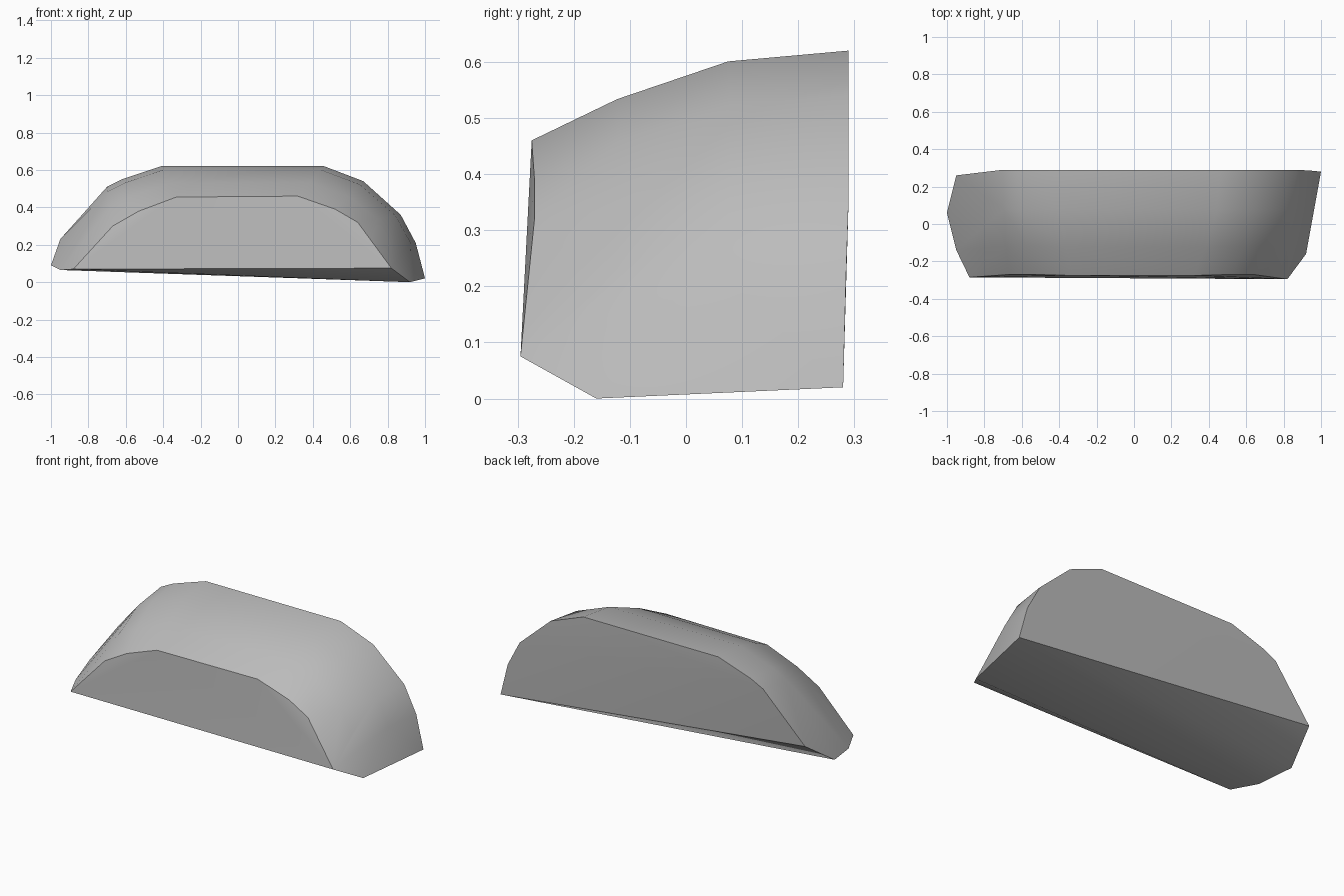
import bpy, bmesh, math
from mathutils import Vector

cube = bpy.data.objects.get("Cube")
if cube:
    bpy.data.objects.remove(cube)

# One stone grey
stone = bpy.data.materials.new("stone_grey")
stone.use_nodes = True
GREY = (0.5, 0.5, 0.5, 1)
stone.diffuse_color = GREY
stone.node_tree.nodes["Principled BSDF"].inputs["Base Color"].default_value = GREY

# Arch outlines of the front and back faces, left to right (x, y, z)
front = [(-.67, -.27, .30), (-.53, -.27, .38), (-.33, -.275, .455),
         (.32, -.275, .46), (.52, -.27, .39), (.64, -.27, .32), (.71, -.275, .23)]
back = [(-.70, .29, .51), (-.62, .29, .55), (-.41, .29, .62),
        (.46, .29, .62), (.67, .29, .54), (.87, .29, .36), (.95, .285, .21)]

# Low corners where the block meets the ground
feet = [(-.88, -.285, .07), (-.95, -.14, .065), (-1, .06, .09), (-.95, .26, .23),
        (.82, -.295, .075), (.92, -.16, 0), (1, .28, .02)]


def arch(y_mix, swell):
    """Blend the two outlines, swelling outwards faster than it moves back."""
    pts = []
    for a, b in zip(front, back):
        a, b = Vector(a), Vector(b)
        p = a.lerp(b, swell)
        p.y = a.lerp(b, y_mix).y
        pts.append(p)
    return pts


# Hull over four arches and the feet
points = [Vector(p) for p in feet]
for y_mix, swell in ((0, 0), (.27, .46), (.62, .88), (1, 1)):
    points += arch(y_mix, swell)

bm = bmesh.new()
for p in points:
    bm.verts.new(p)
hull = bmesh.ops.convex_hull(bm, input=bm.verts)
loose = [v for v in bm.verts if not v.link_faces]
bmesh.ops.delete(bm, geom=loose, context='VERTS')
bmesh.ops.recalc_face_normals(bm, faces=bm.faces)
mesh = bpy.data.meshes.new("stone_block")
bm.to_mesh(mesh)
bm.free()

block = bpy.data.objects.new("stone_block", mesh)
bpy.context.collection.objects.link(block)
mesh.materials.append(stone)

# Rounded top, crisp front, back and base edges
bpy.ops.object.select_all(action='DESELECT')
block.select_set(True)
bpy.context.view_layer.objects.active = block
bpy.ops.object.shade_smooth_by_angle(angle=math.radians(38))
